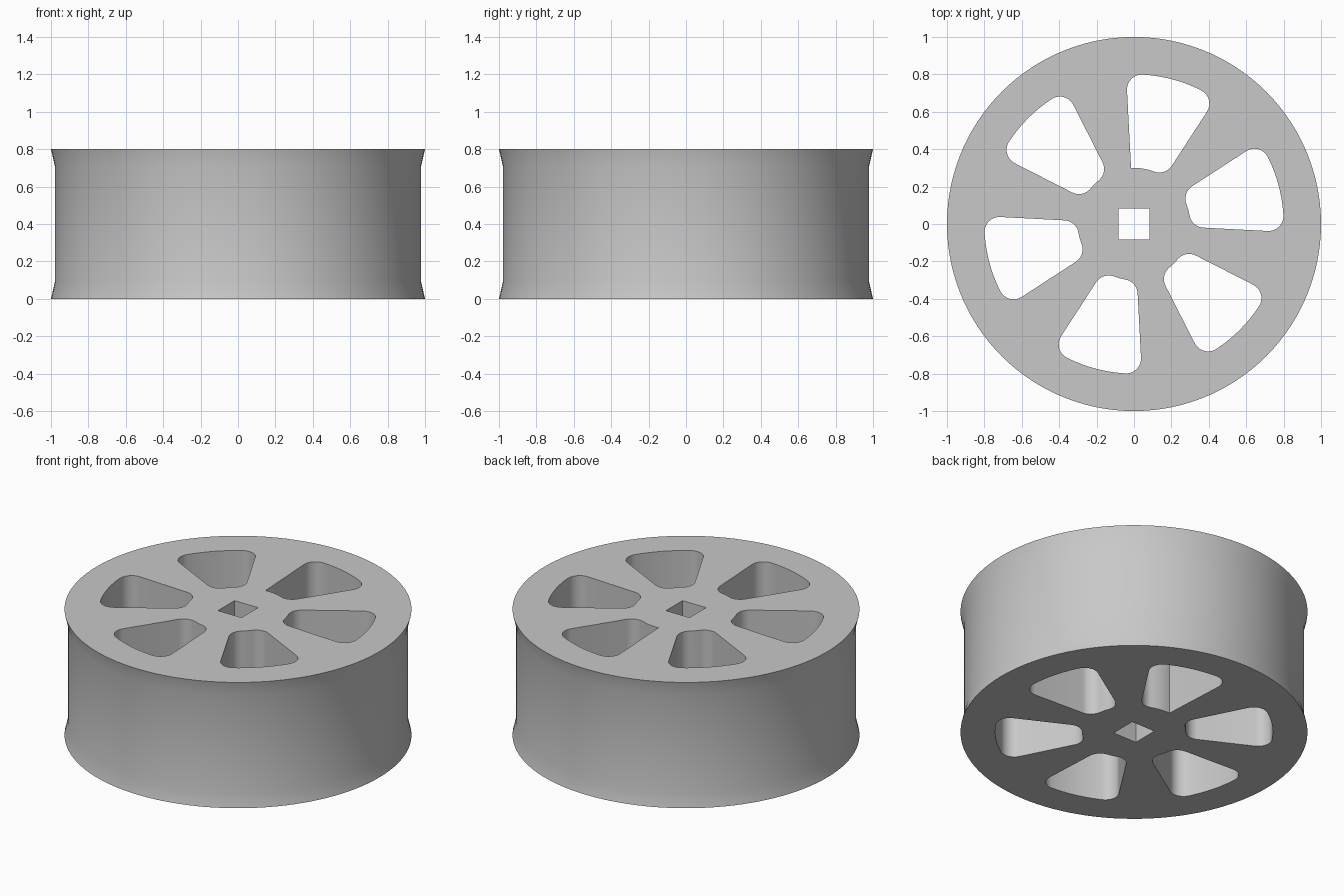
import bpy, bmesh
from math import radians, degrees, asin, sin, cos, pi
from mathutils import Vector

HEIGHT = 0.8
INNER, OUTER, FILLET = 0.3, 0.8, 0.08   # window radii
START, END = -3, 33                     # window sides in degrees

if "Cube" in bpy.data.objects:
    bpy.data.objects.remove(bpy.data.objects["Cube"])

grey = bpy.data.materials.new("plain_grey")
grey.use_nodes = True
grey.diffuse_color = (0.58, 0.58, 0.58, 1)
grey.node_tree.nodes["Principled BSDF"].inputs["Base Color"].default_value = grey.diffuse_color


def polar(radius, degree):
    return Vector((radius * cos(radians(degree)), radius * sin(radians(degree))))


def arc(center, radius, a, b, steps=10):
    return [center + polar(radius, a + (b - a) * i / steps) for i in range(steps + 1)]


def make_object(name, bm):
    bmesh.ops.recalc_face_normals(bm, faces=bm.faces)
    mesh = bpy.data.meshes.new(name)
    bm.to_mesh(mesh)
    bm.free()
    mesh.materials.append(grey)
    obj = bpy.data.objects.new(name, mesh)
    bpy.context.collection.objects.link(obj)
    return obj


def add_prism(bm, outline):
    """Vertical cutter that reaches past both faces of the wheel."""
    face = bm.faces.new([bm.verts.new((p.x, p.y, -0.1)) for p in outline])
    top = bmesh.ops.extrude_face_region(bm, geom=[face])["geom"]
    verts = [v for v in top if isinstance(v, bmesh.types.BMVert)]
    bmesh.ops.translate(bm, verts=verts, vec=(0, 0, HEIGHT + 0.2))


def window_outline(turn, sharp_corner):
    """Sector between two radii, with rounded corners."""
    a, b = START + turn, END + turn
    out_off = degrees(asin(FILLET / (OUTER - FILLET)))
    in_off = degrees(asin(FILLET / (INNER + FILLET)))
    origin = Vector((0, 0))
    pts = arc(polar(OUTER - FILLET, a + out_off), FILLET, a - 90, a + out_off)
    pts += arc(origin, OUTER, a + out_off, b - out_off)[1:-1]
    pts += arc(polar(OUTER - FILLET, b - out_off), FILLET, b - out_off, b + 90)
    if sharp_corner:
        inner_end = b
        pts.append(polar(INNER, b))
    else:
        inner_end = b - in_off
        pts += arc(polar(INNER + FILLET, inner_end), FILLET, b + 90, inner_end + 180)
    pts += arc(origin, INNER, inner_end, a + in_off)[1:-1]
    pts += arc(polar(INNER + FILLET, a + in_off), FILLET, a + in_off + 180, a + 270)
    return pts


# Solid wheel with flared lips at top and bottom
bm = bmesh.new()
SIDES = 120
rings = []
for radius, z in ((1, 0), (0.979, 0.09), (0.979, HEIGHT - 0.09), (1, HEIGHT)):
    rings.append([bm.verts.new((*polar(radius, 360 * i / SIDES), z)) for i in range(SIDES)])
for low, high in zip(rings, rings[1:]):
    for i in range(SIDES):
        j = (i + 1) % SIDES
        bm.faces.new((low[i], low[j], high[j], high[i]))
bm.faces.new(rings[0])
bm.faces.new(rings[-1])
wheel = make_object("wheel", bm)

# Six windows and the square axle hole
bm = bmesh.new()
for k in range(6):
    add_prism(bm, window_outline(60 * k, sharp_corner=(k == 1)))
half = 0.083
add_prism(bm, [Vector(p) for p in ((-half, -half), (half, -half), (half, half), (-half, half))])
cutter = make_object("hole_cutter", bm)
cutter.hide_render = True

cut = wheel.modifiers.new("holes", 'BOOLEAN')
cut.operation = 'DIFFERENCE'
cut.solver = 'EXACT'
cut.object = cutter

# Apply the cut, drop the cutter and shade
bpy.ops.object.select_all(action='DESELECT')
wheel.select_set(True)
bpy.context.view_layer.objects.active = wheel
bpy.ops.object.modifier_apply(modifier=cut.name)
bpy.data.objects.remove(cutter)
bpy.ops.object.shade_smooth_by_angle(angle=radians(30))
